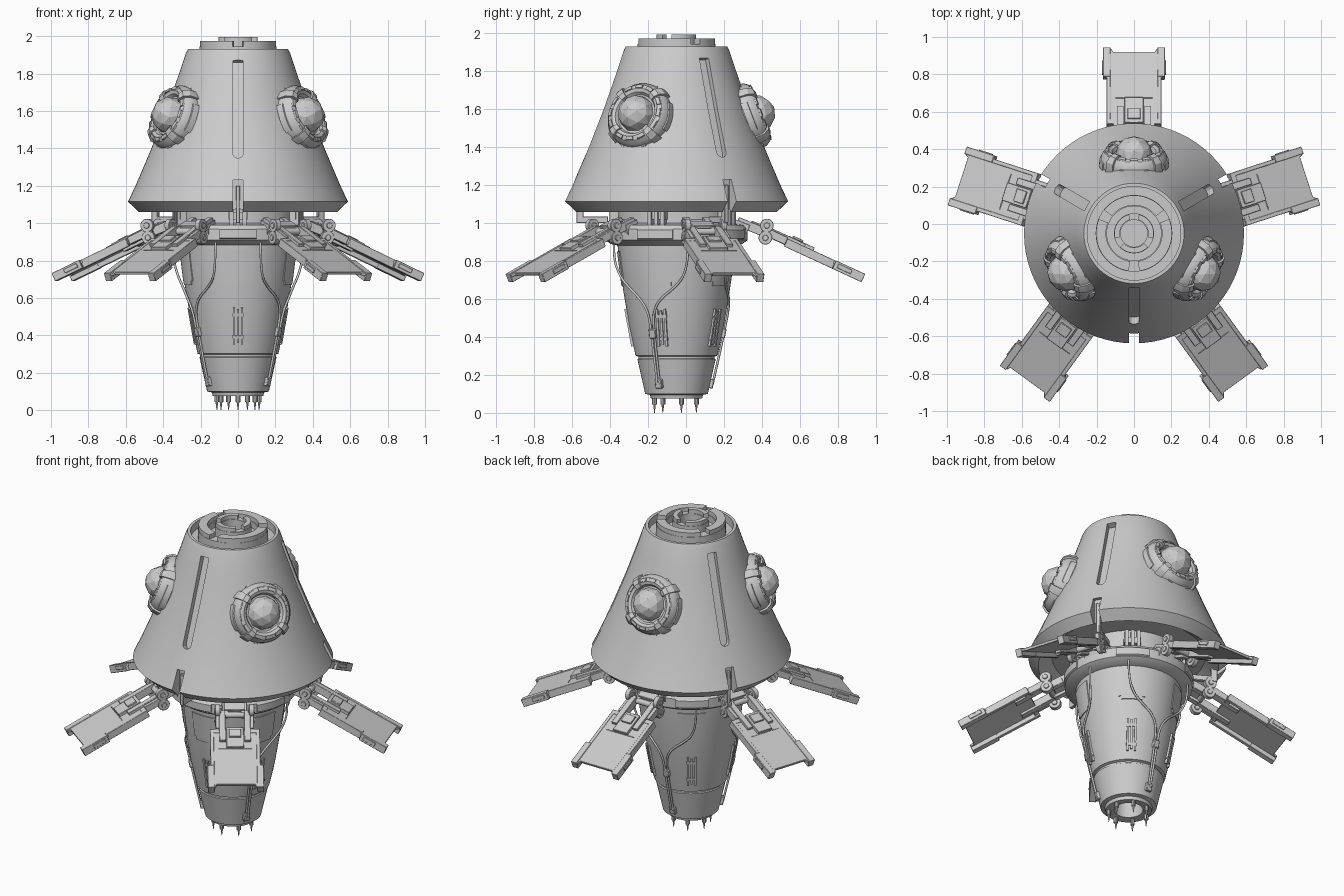
import bpy, bmesh
from math import radians, sin, cos, pi
from mathutils import Matrix, Vector

if "Cube" in bpy.data.objects:
    bpy.data.objects.remove(bpy.data.objects["Cube"])

CY = -0.05                       # y of the central axis
AXIS = Matrix.Translation((0, CY, 0))
LEGS = [90 + 72 * i for i in range(5)]
PANELS = [270 + 72 * i for i in range(5)]
PODS = [90, 210, 330]
SLOTS = [30, 150, 270]


def frame(angle, r=0, z=0, pitch=0):
    """Local x points outward at the given angle; pitch tilts about local y."""
    return (AXIS @ Matrix.Rotation(radians(angle), 4, 'Z') @ Matrix.Translation((r, 0, z))
            @ Matrix.Rotation(radians(pitch), 4, 'Y'))


def finish(bm, name, smooth=True, bevel=0):
    bmesh.ops.remove_doubles(bm, verts=bm.verts, dist=1e-5)
    bmesh.ops.recalc_face_normals(bm, faces=bm.faces)
    me = bpy.data.meshes.new(name)
    bm.to_mesh(me)
    bm.free()
    ob = bpy.data.objects.new(name, me)
    bpy.context.collection.objects.link(ob)
    bpy.ops.object.select_all(action='DESELECT')
    ob.select_set(True)
    bpy.context.view_layer.objects.active = ob
    if smooth:
        bpy.ops.object.shade_smooth_by_angle(angle=radians(30))
    if bevel:
        m = ob.modifiers.new("edge", 'BEVEL')
        m.width, m.segments, m.limit_method = bevel, 1, 'ANGLE'
    return ob


def lathe(bm, M, profile, seg=64):
    rings = [[bm.verts.new(M @ Vector((r * cos(2 * pi * i / seg), r * sin(2 * pi * i / seg), z)))
              for i in range(seg)] if r > 0 else [bm.verts.new(M @ Vector((0, 0, z)))]
             for r, z in profile]
    for a, b in zip(rings, rings[1:]):
        for i in range(seg):
            j = (i + 1) % seg
            f = [a[i % len(a)], a[j % len(a)], b[j % len(b)], b[i % len(b)]]
            bm.faces.new(list(dict.fromkeys(f)))


def box(bm, M, lo, hi):
    lo, hi = Vector(lo), Vector(hi)
    bmesh.ops.create_cube(bm, size=1, matrix=M @ Matrix.Translation((lo + hi) / 2)
                          @ Matrix.Diagonal((*(hi - lo), 1)))


def rod(bm, M, r1, r2, depth, seg=16):
    bmesh.ops.create_cone(bm, cap_ends=True, segments=seg, radius1=r1, radius2=r2, depth=depth, matrix=M)


def prism(bm, M, pts, lo, hi):
    """Extrude an outline of 2D points along local z."""
    a, b = [[bm.verts.new(M @ Vector((x, y, z))) for x, y in pts] for z in (lo, hi)]
    bm.faces.new(a)
    bm.faces.new(b)
    for i in range(len(pts)):
        j = (i + 1) % len(pts)
        bm.faces.new((a[i], a[j], b[j], b[i]))


def arc_block(bm, M, centre, width, section, n=10):
    """Sweep a closed (r, z) section through part of a turn (degrees)."""
    rows = []
    for i in range(n + 1):
        t = radians(centre - width / 2 + width * i / n)
        rows.append([bm.verts.new(M @ Vector((r * cos(t), r * sin(t), z))) for r, z in section])
    k = len(section)
    for a, b in zip(rows, rows[1:]):
        for i in range(k):
            bm.faces.new((a[i], a[(i + 1) % k], b[(i + 1) % k], b[i]))
    bm.faces.new(rows[0])
    bm.faces.new(rows[-1])


# Upper flared shell, with grooves and rim notches cut in
bm = bmesh.new()
lathe(bm, AXIS, [(0, 1.12), (.45, 1.12), (.49, 1.09), (.53, 1.06), (.588, 1.115), (.548, 1.2), (.505, 1.3),
                 (.463, 1.4), (.424, 1.5), (.385, 1.6), (.35, 1.7), (.315, 1.8), (.28, 1.905), (.268, 1.93),
                 (.25, 1.93), (.25, 1.88), (0, 1.88)], 72)
shell = finish(bm, "upper_shell")
bm = bmesh.new()
groove = [(-.265, .028), (-.265, -.028)] + [(.265 + .028 * cos(radians(t)), .028 * sin(radians(t)))
                                            for t in range(-90, 91, 30)]
for a in SLOTS:
    prism(bm, frame(a, .376, 1.62, 70), groove, -.03, .08)
    box(bm, frame(a), (.512, -.026, 1.0), (.7, .026, 1.23))
cutter = finish(bm, "shell_cutter", False)
cutter.hide_render = True
bpy.context.view_layer.objects.active = shell
mod = shell.modifiers.new("cuts", 'BOOLEAN')
mod.operation, mod.object, mod.solver = 'DIFFERENCE', cutter, 'EXACT'
bpy.ops.object.modifier_apply(modifier=mod.name)
bpy.data.objects.remove(cutter)

# Latches standing in the rim notches
bm = bmesh.new()
for a in SLOTS:
    box(bm, frame(a), (.49, -.012, 1.0), (.528, .012, 1.2))
    box(bm, frame(a), (.36, -.012, 1.0), (.50, .012, 1.035))
finish(bm, "rim_latches", bevel=.003)

# Top hatch: concentric stepped rings
bm = bmesh.new()
lathe(bm, AXIS, [(.205, 1.87), (.205, 1.945), (.145, 1.945), (.145, 1.905), (.107, 1.905),
                 (.107, 1.97), (.072, 1.97), (.072, 1.9), (0, 1.9)])
for a in PODS:
    arc_block(bm, AXIS, a, 104, [(.15, 1.94), (.203, 1.94), (.203, 1.973), (.15, 1.973)], 18)
    arc_block(bm, AXIS, a + 60, 90, [(.076, 1.965), (.105, 1.965), (.105, 1.995), (.076, 1.995)], 12)
finish(bm, "top_hatch")

# Tapered lower body with open nozzle
body = [(.14, .095), (.165, .1), (.206, .283), (.2, .287), (.2, .297), (.216, .302),
        (.248, .45), (.28, .64), (.303, .8), (.312, .9)]


def body_r(z):
    for (r0, z0), (r1, z1) in zip(body, body[1:]):
        if z0 <= z <= z1:
            return r0 + (r1 - r0) * (z - z0) / (z1 - z0)
    return body[-1][0]


bm = bmesh.new()
lathe(bm, AXIS, [(0, .2), (.085, .18), (.085, .08), (.135, .075)] + body + [(0, .9)])
finish(bm, "lower_body")

# Collar and neck joining body and shell
bm = bmesh.new()
lathe(bm, AXIS, [(.3, .88), (.345, .89), (.375, .91), (.375, .97), (.36, .99), (.32, .995),
                 (.31, 1.0), (.31, 1.125)])
for a in PANELS:
    arc_block(bm, AXIS, a, 30, [(.36, .905), (.383, .92), (.383, .965), (.36, .98)])
    for y in (-.035, 0, .035):
        box(bm, frame(a), (.29, y - .01, .985), (.355, y + .01, 1.1))
    box(bm, frame(a), (.29, -.05, 1.02), (.34, .05, 1.06))
finish(bm, "collar")

# Access panels and three-bar vents around the body
bm = bmesh.new()
for a in PANELS:
    for w, z0, z1, d in ((31, .69, .85, .006), (25, .67, .69, .006)):
        r0, r1 = body_r(z0), body_r(z1)
        arc_block(bm, AXIS, a, w, [(r0 - .01, z0), (r0 + d, z0), (r1 + d, z1), (r1 - .01, z1)])
    tilt = 10.5
    for y, h in ((-.022, .1), (0, .09), (.022, .1)):
        box(bm, frame(a, body_r(.45), .45, tilt), (-.012, y - .006, -h), (.009, y + .006, h))
    for z in (-.06, .06):
        box(bm, frame(a, body_r(.45), .45, tilt), (-.01, -.03, z - .008), (.005, .03, z + .008))
finish(bm, "panels_and_vents")

# Cables hanging from the collar, meeting in pairs at a lower plug
plugs = bmesh.new()
for k, a in enumerate(PODS):
    for s in (-1, 1):
        path = [(40, .35, .91), (40, .355, .82), (37, .325, .72), (28, .295, .66), (12, .285, .6),
                (3, .272, .53), (2, .25, .42), (2, .222, .29), (2, .19, .15)]
        cu = bpy.data.curves.new("cable", 'CURVE')
        cu.dimensions, cu.bevel_depth, cu.bevel_resolution = '3D', .0065, 2
        sp = cu.splines.new('NURBS')
        sp.points.add(len(path) - 1)
        for p, (da, r, z) in zip(sp.points, path):
            p.co = (*(frame(a + s * da) @ Vector((r, 0, z))), 1)
        sp.order_u, sp.use_endpoint_u, sp.resolution_u = 3, True, 5
        bpy.context.collection.objects.link(bpy.data.objects.new(f"cable_{k}_{s}", cu))
    for z in (.155, .42):
        box(plugs, frame(a, body_r(z), z, 11), (-.015, -.02, -.025), (.018, .02, .025))
finish(plugs, "cable_plugs", bevel=.004)

# Spikes under the nozzle
bm = bmesh.new()
for i in range(7):
    M = frame(270 + i * 360 / 7, .116)
    rod(bm, M @ Matrix.Translation((0, 0, .065)), .013, .013, .04, 10)
    rod(bm, M @ Matrix.Translation((0, 0, .028)), .0015, .009, .056, 10)
finish(bm, "nozzle_spikes")

# Five folding legs
half = [(.12, .145), (.39, .145), (.41, .163), (.565, .163), (.565, .122), (.545, .112)]
outline = half + [(x, -y) for x, y in reversed(half)]
SIDE = Matrix.Rotation(pi / 2, 4, 'X')
for k, a in enumerate(LEGS):
    bm = bmesh.new()
    M = frame(a, .47, .955, 24.8)
    prism(bm, M, outline, -.003, .014)
    box(bm, M, (.27, -.1, .01), (.274, .1, .017))
    box(bm, M, (.12, -.05, .0), (.27, .05, .032))
    box(bm, M, (.14, -.035, .03), (.2, .035, .042))
    rod(bm, M @ SIDE, .018, .018, .22)
    for s in (-1, 1):
        def slab(x0, x1, y0, y1, z0, z1):
            box(bm, M, (x0, min(s * y0, s * y1), z0), (x1, max(s * y0, s * y1), z1))
        slab(.12, .40, .125, .147, -.03, .016)       # side rails
        slab(.40, .57, .125, .165, -.03, .018)
        slab(.42, .5, .16, .17, -.015, .008)
        slab(-.01, .22, .055, .092, -.018, .03)      # hinge arms
        slab(.12, .15, .09, .13, -.02, .016)
        for x, z in ((-.008, .032), (.012, -.03)):   # double-round cheeks
            rod(bm, M @ Matrix.Translation((x, s * .1, z)) @ SIDE, .036, .036, .03, 20)
            rod(bm, M @ Matrix.Translation((x, s * .1, z)) @ SIDE, .016, .016, .042, 12)
        slab(-.02, .12, .09, .112, -.02, .022)
        # brackets back to the collar
        box(bm, frame(a, .36, 1.0, 22), (-.04, s * .055 - .018, -.03), (.12, s * .055 + .018, .018))
    box(bm, frame(a, .36, 1.0, 22), (-.05, -.075, -.06), (.03, .075, .0))
    box(bm, frame(a, .36, 1.0, 22), (.03, -.06, -.012), (.1, .06, .026))
    finish(bm, f"leg_{k + 1}", bevel=.003)

# Sensor pods on the shell: ring, clamps and faceted dome
for k, a in enumerate(PODS):
    M = frame(a, .393, 1.565, 69)
    bm = bmesh.new()
    lathe(bm, M, [(0, -.06), (.176, -.06), (.18, -.005), (.174, .025), (.158, .047), (.135, .055),
                  (.118, .048), (.108, .03), (0, .03)], 40)
    for q in range(4):
        c = 45 + 90 * q
        arc_block(bm, M, c, 15, [(.112, .02), (.112, .058), (.135, .068), (.163, .06), (.186, .03),
                                 (.192, -.02), (.185, -.05), (.15, -.05)], 4)
        for d in (-26, 0, 26):
            arc_block(bm, M, c + 45 + d, 16, [(.135, .03), (.137, .061), (.155, .056), (.16, .03)], 4)
        arc_block(bm, M, c + 45, 50, [(.165, -.03), (.187, -.03), (.184, .005), (.165, .012)], 8)
    finish(bm, f"pod_ring_{k + 1}")
    bm = bmesh.new()
    bmesh.ops.create_icosphere(bm, subdivisions=2, radius=.1, matrix=M @ Matrix.Translation((0, 0, .03)))
    finish(bm, f"pod_dome_{k + 1}", smooth=False)
